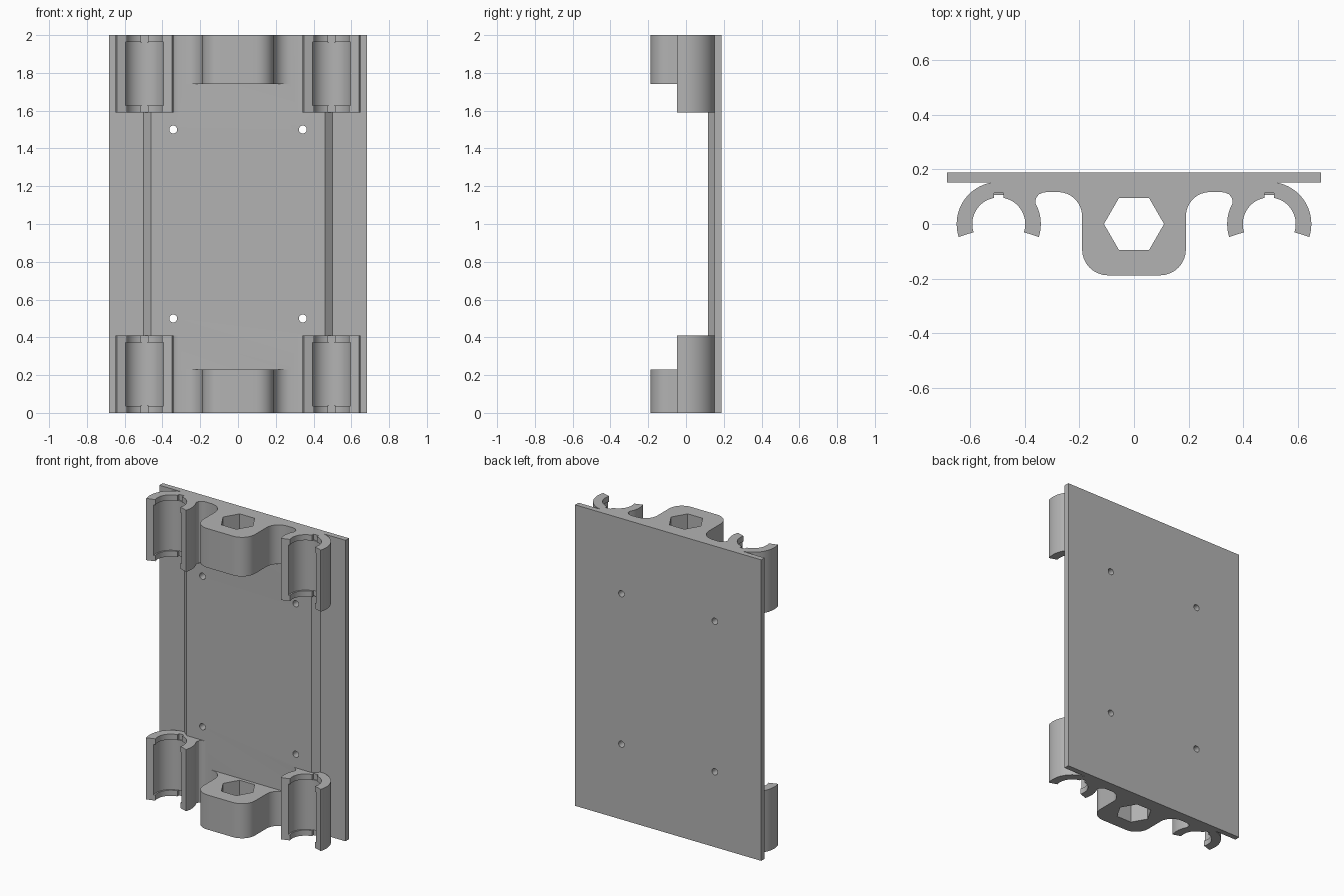
import bpy, bmesh, math

if "Cube" in bpy.data.objects:
    bpy.data.objects.remove(bpy.data.objects["Cube"])

grey = bpy.data.materials.new("plain grey")
grey.diffuse_color = (0.45, 0.45, 0.45, 1)
grey.use_nodes = True
grey.node_tree.nodes["Principled BSDF"].inputs["Base Color"].default_value = grey.diffuse_color


def arc(cx, cy, r, a0, a1, n):
    """Points along an arc, angles in degrees."""
    return [(cx + r * math.cos(math.radians(a0 + (a1 - a0) * i / n)),
             cy + r * math.sin(math.radians(a0 + (a1 - a0) * i / n))) for i in range(n + 1)]


def prism(name, pts, z0, z1, axis='Z'):
    """Extrude a closed profile; axis 'Y' reads the profile as (x, z)."""
    bm = bmesh.new()
    if axis == 'Z':
        vs = [bm.verts.new((x, y, z0)) for x, y in pts]
        step = (0, 0, z1 - z0)
    else:
        vs = [bm.verts.new((x, z0, z)) for x, z in pts]
        step = (0, z1 - z0, 0)
    face = bm.faces.new(vs)
    ext = bmesh.ops.extrude_face_region(bm, geom=[face])
    bmesh.ops.translate(bm, vec=step, verts=[v for v in ext['geom'] if isinstance(v, bmesh.types.BMVert)])
    bmesh.ops.recalc_face_normals(bm, faces=bm.faces)
    me = bpy.data.meshes.new(name)
    bm.to_mesh(me)
    bm.free()
    me.materials.append(grey)
    ob = bpy.data.objects.new(name, me)
    bpy.context.collection.objects.link(ob)
    return ob


def rect(x0, y0, x1, y1):
    return [(x0, y0), (x1, y0), (x1, y1), (x0, y1)]


def combine(body, tool, op):
    m = body.modifiers.new("bool", 'BOOLEAN')
    m.operation, m.solver, m.object = op, 'EXACT', tool
    bpy.context.view_layer.objects.active = body
    bpy.ops.object.modifier_apply(modifier=m.name)
    bpy.data.objects.remove(tool)


CX, PAD = 0.495, 0.117
CLIP_Z = [(0, 0.41), (1.59, 2)]
BLOCK_Z = [(0, 0.23), (1.74, 2)]

# back plate and the thicker chamfered pad in front of it
body = prism("mounting_bracket", rect(-0.684, 0.152, 0.684, 0.188), 0, 2)
pad = [(-0.46, PAD), (0.46, PAD), (0.5, 0.152), (0.5, 0.17), (-0.5, 0.17), (-0.5, 0.152)]
combine(body, prism("pad", pad, 0, 2), 'UNION')

# hex-socket blocks, with rounded front corners and fillets into the pad
half = (arc(0.095, -0.093, 0.095, -90, 0, 8) + arc(0.278, 0.029, 0.088, 180, 90, 8) + [(0.278, 0.14)])
block = half + [(-x, y) for x, y in reversed(half)]
for z0, z1 in BLOCK_Z:
    combine(body, prism("block", block, z0, z1), 'UNION')

# four open snap clips, each with a curved web joining it to the pad
ring = arc(CX, 0, 0.154, -18, 198, 48) + arc(CX, 0, 0.09, 198, -18, 40)
web = [(0.317, PAD), (0.333, 0.115), (0.347, 0.109), (0.357, 0.098), (0.361, 0.084),
       (0.36, 0.07), (0.356, 0.055), (0.38, 0.05), (0.42, 0.1), (0.46, 0.13), (0.317, 0.13)]
for s in (-1, 1):
    for z0, z1 in CLIP_Z:
        for name, pts in (("clip", ring), ("web", web)):
            combine(body, prism(name, [(s * x, y) for x, y in pts], z0, z1), 'UNION')

# clip bores, wider recess between the end lips, and small lip notches
for s in (-1, 1):
    for z0, z1 in CLIP_Z:
        lo, hi = z0 + 0.037, z1 - 0.037
        combine(body, prism("bore", arc(s * CX, 0, 0.097, 0, 352.5, 47), z0 - 0.05, z1 + 0.05), 'DIFFERENCE')
        combine(body, prism("recess", arc(s * CX, 0, 0.107, 0, 352.5, 47), lo, hi), 'DIFFERENCE')
        for a, b in ((z0 - 0.05, lo + 0.001), (hi - 0.001, z1 + 0.05)):
            combine(body, prism("notch", rect(s * CX - 0.018, 0.05, s * CX + 0.018, 0.114), a, b), 'DIFFERENCE')

# hexagonal sockets
for z0, z1 in BLOCK_Z:
    combine(body, prism("hex", arc(0, 0, 0.11, 0, 300, 5), z0 - 0.05, z1 + 0.05), 'DIFFERENCE')

# four screw holes through the plate
for x in (-0.343, 0.343):
    for z in (0.5, 1.5):
        combine(body, prism("hole", arc(x, z, 0.021, 0, 345, 23), 0, 0.3, 'Y'), 'DIFFERENCE')

bpy.ops.object.select_all(action='DESELECT')
body.select_set(True)
bpy.context.view_layer.objects.active = body
bpy.ops.object.shade_smooth_by_angle(angle=math.radians(25))
